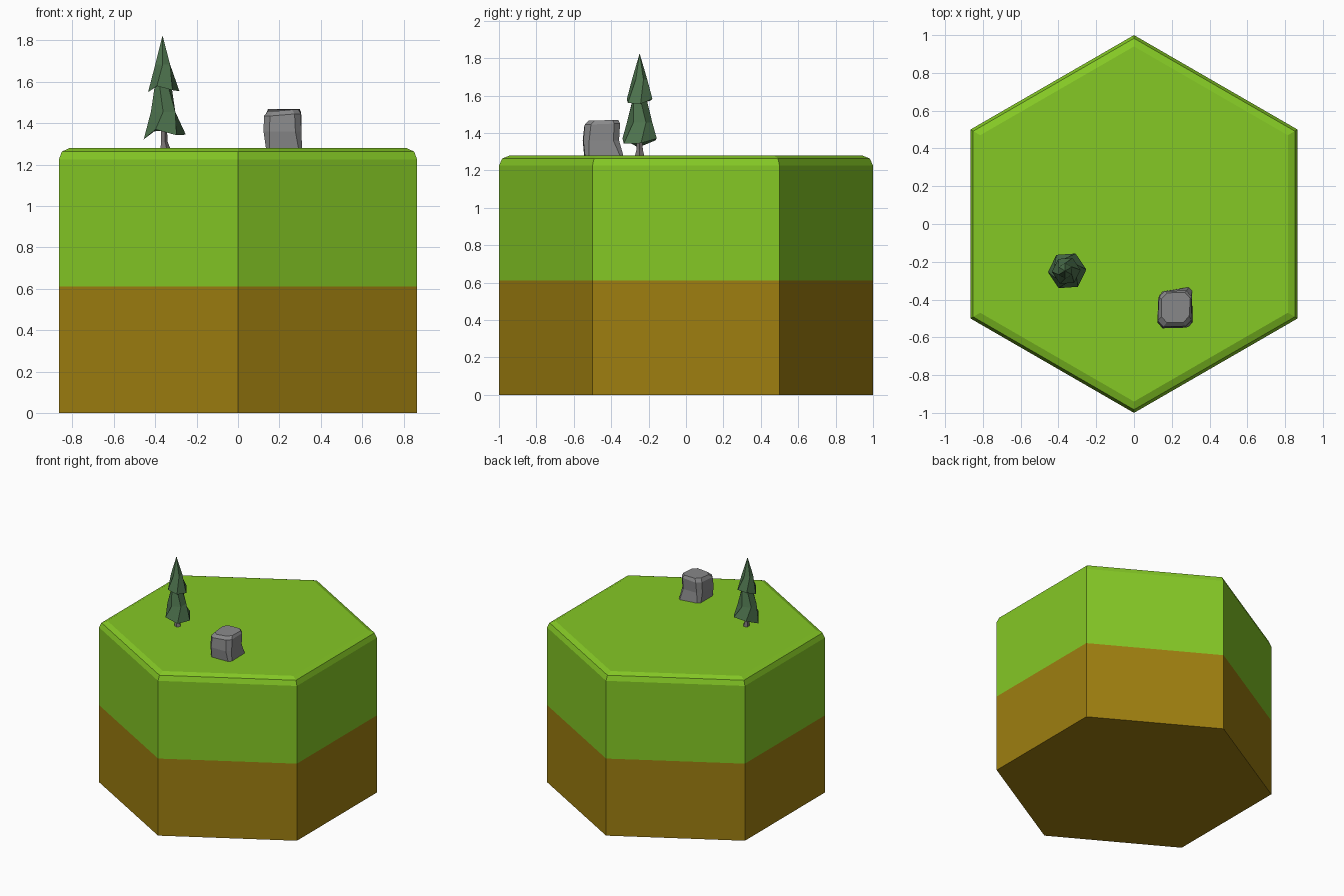
import bpy, bmesh, math
from math import cos, sin, radians

if "Cube" in bpy.data.objects:
    bpy.data.objects.remove(bpy.data.objects["Cube"])


def material(name, rgb):
    m = bpy.data.materials.new(name)
    m.diffuse_color = (*rgb, 1)
    m.use_nodes = True
    m.node_tree.nodes["Principled BSDF"].inputs["Base Color"].default_value = m.diffuse_color
    return m


GRASS = material("grass green", (0.233, 0.578, 0.0185))
DIRT = material("dirt brown", (0.342, 0.209, 0.005))
LEAF = material("pine green", (0.075, 0.17, 0.075))
BARK = material("bark grey", (0.19, 0.17, 0.17))
STONE = material("stone grey", (0.25, 0.25, 0.255))


def loft(name, rings, mats, cap_bottom=True, cap_top=True, rule=None):
    """Skin a stack of equal-length point rings; a one-point ring makes a tip."""
    bm = bmesh.new()
    vs = [[bm.verts.new(p) for p in ring] for ring in rings]
    for a, b in zip(vs, vs[1:]):
        n = max(len(a), len(b))
        for i in range(n):
            j = (i + 1) % n
            if len(b) == 1:
                bm.faces.new((a[i], a[j], b[0]))
            elif len(a) == 1:
                bm.faces.new((a[0], b[j], b[i]))
            else:
                bm.faces.new((a[i], a[j], b[j], b[i]))
    if cap_bottom and len(vs[0]) > 2:
        bm.faces.new(vs[0][::-1])
    if cap_top and len(vs[-1]) > 2:
        bm.faces.new(vs[-1])
    bmesh.ops.recalc_face_normals(bm, faces=bm.faces)
    if rule:
        for f in bm.faces:
            f.material_index = rule(f.calc_center_median())
    me = bpy.data.meshes.new(name)
    bm.to_mesh(me)
    bm.free()
    for m in mats:
        me.materials.append(m)
    ob = bpy.data.objects.new(name, me)
    bpy.context.collection.objects.link(ob)
    return ob


def ring(cx, cy, r, z, n=6, turn=0, dz=None):
    dz = dz or [0] * n
    return [(cx + r * cos(radians(turn + 360 * i / n)),
             cy + r * sin(radians(turn + 360 * i / n)), z + dz[i]) for i in range(n)]


# Hexagonal tile: dirt below, grass with a rounded rim above
profile = [(1, 0), (1, 0.61), (1, 1.225), (0.983, 1.263), (0.94, 1.28)]
loft("hex_tile", [ring(0, 0, r, z, 6, 30) for r, z in profile], [GRASS, DIRT],
     rule=lambda c: 1 if c.z < 0.6 else 0)

# Pine tree: trunk and two drooping six-sided tiers with hollow undersides
TX, TY = -0.36, -0.248
loft("tree_trunk", [ring(TX + 0.007, TY, 0.026, 1.278, 5),
                    ring(TX + 0.002, TY, 0.018, 1.31, 5),
                    ring(TX, TY, 0.014, 1.42, 5)], [BARK])
loft("lower_branches", [
    [(TX, TY, 1.395)],
    ring(TX + 0.006, TY, 0.102, 1.35, 6, 4, [-0.005, 0.02, 0.01, -0.028, 0.02, -0.008]),
    ring(TX - 0.002, TY, 0.068, 1.455, 6, 30),
    ring(TX - 0.002, TY, 0.04, 1.585, 6, 4)], [LEAF])
loft("upper_branches", [
    [(TX, TY, 1.60)],
    ring(TX + 0.001, TY, 0.076, 1.57, 6, 4, [-0.015, 0.012, 0.005, -0.02, 0.01, -0.01]),
    ring(TX - 0.004, TY, 0.041, 1.685, 6, 30),
    [(TX - 0.005, TY, 1.825)]], [LEAF])


# Boulder: lumpy chamfered block, from four-corner outlines at several heights
def block_ring(corners, z, cut, dz=(0, 0, 0, 0)):
    pts = []
    for i in range(4):
        c = corners[i]
        for o in (corners[i - 1], corners[(i + 1) % 4]):
            pts.append((c[0] + (o[0] - c[0]) * cut, c[1] + (o[1] - c[1]) * cut, z + dz[i]))
    return pts


loft("boulder", [
    block_ring([(0.135, -0.545), (0.31, -0.54), (0.307, -0.332), (0.135, -0.36)], 1.278, 0.1),
    block_ring([(0.122, -0.553), (0.307, -0.548), (0.303, -0.358), (0.13, -0.358)], 1.36, 0.16),
    block_ring([(0.124, -0.545), (0.304, -0.54), (0.306, -0.352), (0.134, -0.355)], 1.44, 0.17,
               (-0.005, 0.005, 0.01, 0)),
    block_ring([(0.145, -0.522), (0.29, -0.52), (0.3, -0.362), (0.145, -0.365)], 1.466, 0.2,
               (-0.008, 0.0, 0.003, 0.002))], [STONE])
